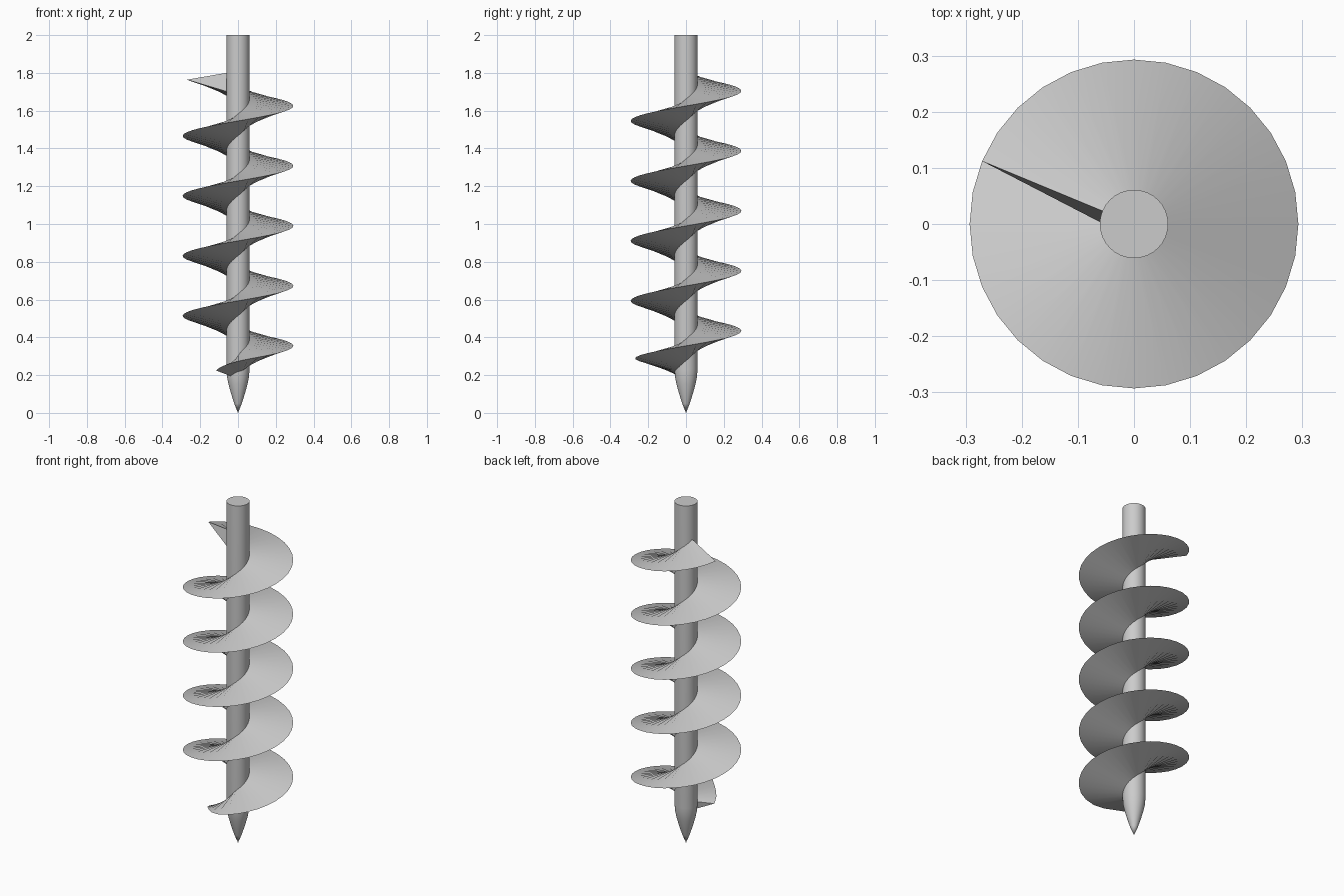
import bpy, bmesh, math

if "Cube" in bpy.data.objects:
    bpy.data.objects.remove(bpy.data.objects["Cube"])


def make_object(name, bm, angle=40):
    bmesh.ops.recalc_face_normals(bm, faces=bm.faces)
    mesh = bpy.data.meshes.new(name)
    bm.to_mesh(mesh)
    bm.free()
    ob = bpy.data.objects.new(name, mesh)
    bpy.context.collection.objects.link(ob)
    bpy.ops.object.select_all(action='DESELECT')
    ob.select_set(True)
    bpy.context.view_layer.objects.active = ob
    bpy.ops.object.shade_smooth_by_angle(angle=math.radians(angle))
    return ob


def polar(r, deg, z):
    a = math.radians(deg)
    return (r * math.cos(a), r * math.sin(a), z)


def lerp_table(table, x):
    for (x0, y0), (x1, y1) in zip(table, table[1:]):
        if x <= x1:
            return y0 + (y1 - y0) * max(0, x - x0) / (x1 - x0)
    return table[-1][1]


# Shaft: lathed rod with a pointed lower end
SIDES = 32
profile = [(0.02, 0.05), (0.036, 0.10), (0.05, 0.15), (0.058, 0.19),
           (0.061, 0.23), (0.061, 2.0)]
bm = bmesh.new()
rings = [[bm.verts.new(polar(r, 360 * i / SIDES, z)) for i in range(SIDES)]
         for r, z in profile]
tip = bm.verts.new((0, 0, 0))
for i in range(SIDES):
    j = (i + 1) % SIDES
    bm.faces.new((tip, rings[0][j], rings[0][i]))
    for lo, hi in zip(rings, rings[1:]):
        bm.faces.new((lo[i], lo[j], hi[j], hi[i]))
bm.faces.new(rings[-1])
make_object("shaft", bm)

# Flight: wedge section swept up a helix, narrowing at the lower start
PITCH, ROOT, RIM = 0.3175, 0.055, 0.293
START, END, STEP = 219.4, 157.5 + 5 * 360, 11.25
taper = [(219.4, 0.15), (230, 0.163), (240, 0.178), (250, 0.194),
         (260, 0.215), (270, 0.247), (285, 0.283), (303, RIM)]
angles = [START]
a = 225
while a <= END + 0.01:
    angles.append(a)
    a += STEP
bm = bmesh.new()
sections = []
for a in angles:
    r = lerp_table(taper, a)
    s = (r - ROOT) / (RIM - ROOT)
    z = 0.355 + (a - 360) / 360 * PITCH - 0.011 * (1 - s)
    sections.append([bm.verts.new(polar(ROOT, a, z + 0.038 * s)),
                     bm.verts.new(polar(r, a, z)),
                     bm.verts.new(polar(ROOT, a + 22 * s, z - 0.064 * s - 0.008 * (1 - s)))])
for p, q in zip(sections, sections[1:]):
    for i in range(3):
        j = (i + 1) % 3
        bm.faces.new((p[i], p[j], q[j], q[i]))
bm.faces.new(sections[0])
bm.faces.new(sections[-1])
make_object("spiral_flight", bm)
